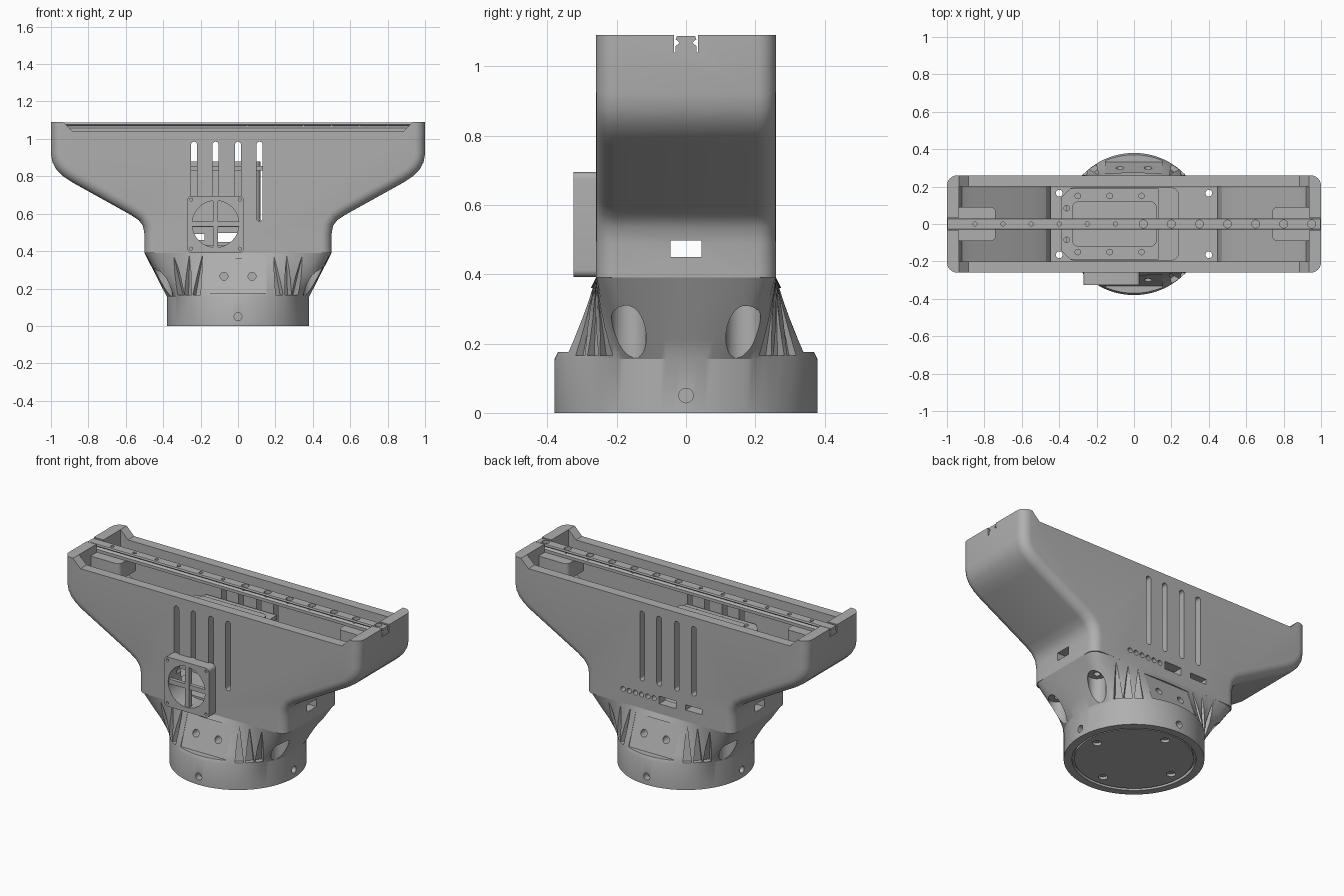
import bpy, bmesh, math
from mathutils import Vector

if "Cube" in bpy.data.objects:
    bpy.data.objects.remove(bpy.data.objects["Cube"], do_unlink=True)

grey = bpy.data.materials.new("light_grey")
grey.use_nodes = True
GREY = (0.43, 0.43, 0.43, 1)
grey.diffuse_color = GREY
grey.node_tree.nodes["Principled BSDF"].inputs["Base Color"].default_value = GREY


def make(name, bm):
    bmesh.ops.recalc_face_normals(bm, faces=bm.faces)
    mesh = bpy.data.meshes.new(name)
    bm.to_mesh(mesh)
    bm.free()
    mesh.materials.append(grey)
    ob = bpy.data.objects.new(name, mesh)
    bpy.context.collection.objects.link(ob)
    return ob


def loft(name, rings):
    """Closed solid through rings of equal point count."""
    bm = bmesh.new()
    rows = [[bm.verts.new(p) for p in ring] for ring in rings]
    n = len(rows[0])
    bm.faces.new(rows[0])
    bm.faces.new(rows[-1])
    for a, b in zip(rows, rows[1:]):
        for i in range(n):
            j = (i + 1) % n
            bm.faces.new((a[i], a[j], b[j], b[i]))
    return make(name, bm)


def prism(name, pts, axis, lo, hi):
    """Extrude a 2D outline along an axis from lo to hi."""
    put = {"x": lambda u, v, w: (w, u, v), "y": lambda u, v, w: (u, w, v),
           "z": lambda u, v, w: (u, v, w)}[axis]
    return loft(name, [[put(u, v, w) for u, v in pts] for w in (lo, hi)])


def box(name, x0, x1, y0, y1, z0, z1):
    return prism(name, [(x0, y0), (x1, y0), (x1, y1), (x0, y1)], "z", z0, z1)


def circle(cu, cv, r, n=32):
    return [(cu + r * math.cos(2 * math.pi * i / n), cv + r * math.sin(2 * math.pi * i / n))
            for i in range(n)]


def rounded(u0, u1, v0, v1, r, n=6):
    pts = []
    for cu, cv, start in ((u1 - r, v1 - r, 0), (u0 + r, v1 - r, 90),
                          (u0 + r, v0 + r, 180), (u1 - r, v0 + r, 270)):
        for i in range(n + 1):
            a = math.radians(start + 90 * i / n)
            pts.append((cu + r * math.cos(a), cv + r * math.sin(a)))
    return pts


def cut(target, cutter, keep=False):
    mod = target.modifiers.new("cut", "BOOLEAN")
    mod.operation = "DIFFERENCE"
    mod.solver = "EXACT"
    mod.object = cutter
    bpy.context.view_layer.objects.active = target
    bpy.ops.object.modifier_apply(modifier=mod.name)
    if not keep:
        bpy.data.objects.remove(cutter, do_unlink=True)


def mirrored(half):
    return half + [(-x, z) for x, z in reversed(half)]


# Flared housing shell with rounded long edges
outer = mirrored([(.5, .39), (.5, .49), (.508, .535), (.53, .565), (.57, .592), (.89, .77),
                  (.935, .80), (.97, .835), (.992, .875), (1, .92), (1, 1.09)])
housing = prism("housing", outer, "y", -.26, .26)
bm = bmesh.new()
bm.from_mesh(housing.data)
edges = [e for e in bm.edges
         if abs(e.verts[0].co.y - e.verts[1].co.y) < .01
         and not all(v.co.z > 1.08 for v in e.verts) and not all(v.co.z < .4 for v in e.verts)]
bmesh.ops.bevel(bm, geom=edges, offset=.055, segments=6, profile=.5, affect="EDGES",
                clamp_overlap=False)
bm.to_mesh(housing.data)
bm.free()

# Inner cavity, lowered long rims and rail notches
inner = mirrored([(.445, .42), (.445, .51), (.47, .575), (.54, .635), (.86, .812),
                  (.92, .86), (.935, .92), (.935, 1.2)])
cut(housing, prism("cavity", inner, "y", -.2, .2))
cut(housing, prism("rim_drop", mirrored([(.885, 1.04), (.935, 1.09), (.935, 1.2)]), "y", -.4, .4))
cut(housing, box("rail_notch", -1.1, 1.1, -.034, .034, 1.04, 1.2))

# Vent slots on both walls, side cable ports, rear ports and rear dots
for x in (-.235, -.12, 0, .115):
    cut(housing, prism("slot", rounded(x - .016, x + .016, .56, .985, .0155), "y", -.4, .4))
cut(housing, box("side_port", -.7, .7, -.045, .045, .45, .497))
cut(housing, box("rear_port_wide", -.115, 0, .15, .4, .45, .497))
cut(housing, box("rear_port_slim", -.29, -.18, .15, .4, .46, .492))
for i in range(6):
    cut(housing, prism("rear_dot", circle(.035 + .042 * i, .475, .015, 16), "y", .15, .4))
cut(housing, prism("fan_opening", circle(-.12, .545, .125, 48), "y", -.4, -.15))

# Round base blending into the rectangular housing
N = 128


def rect_point(a):
    c, s = math.cos(a), math.sin(a)
    p = 12  # superellipse exponent gives small corner rounding
    r = (abs(c / .5) ** p + abs(s / .26) ** p) ** (-1 / p)
    return r


def ring(z, t):
    pts = []
    for i in range(N):
        a = 2 * math.pi * i / N
        r = .38 * (1 - t) + rect_point(a) * t
        pts.append((r * math.cos(a), r * math.sin(a), z))
    return pts


base = loft("base", [ring(0, 0), ring(.155, 0)] + [ring(.155 + .235 * t, t) for t in (.25, .5, .75, 1)])

# Tapered notches on the blended corners
for sx in (1, -1):
    for sy in (1, -1):
        for deg in (37, 45, 54):
            a = math.radians(deg)
            rad = Vector((sx * math.cos(a), sy * math.sin(a), 0))
            tan = Vector((-rad.y, rad.x, 0))
            top = rect_point(a)
            rings = []
            for low, high in ((.38 - .03, top - .002), (.6, .6)):
                rings.append([rad * low + tan * .024 + Vector((0, 0, .165)),
                              rad * low - tan * .024 + Vector((0, 0, .165)),
                              rad * high + Vector((0, 0, .375))])
            cut(base, loft("corner_notch", rings))

# Recessed connector panels front and back, with two holes each
for s in (-1, 1):
    cut(base, prism("panel_recess", [(s * .332, .175), (s * .266, .36), (s * .5, .36), (s * .5, .175)],
                    "x", -.153, .153))
    for x in (-.075, .075):
        cut(base, prism("panel_hole", circle(x, .265, .021, 20), "y", *sorted((s * .2, s * .5))))

# Mounting screws: counterbores through the slope, small holes through the floor
for x in (-.4, .4):
    for y in (-.165, .165):
        cut(base, prism("counterbore", circle(x, y, .05), "z", .1, .31))
        hole = prism("screw_hole", circle(x, y, .018, 20), "z", .2, .5)
        cut(base, hole, keep=True)
        cut(housing, hole)

# Side set screws, underside groove and underside holes
for s in (-1, 1):
    lo, hi = sorted((s * .34, s * .5))
    cut(base, prism("set_screw_x", circle(0, .05, .021, 20), "x", lo, hi))
    cut(base, prism("set_screw_y", circle(0, .05, .021, 20), "y", lo, hi))
cut(base, prism("underside_recess", circle(0, 0, .335, 64), "z", -.1, .02))
base_plate = prism("base_plate", circle(0, 0, .322, 64), "z", .004, .03)
for x, y in ((.26, 0), (-.26, 0), (0, .26), (0, -.26)):
    cut(base_plate, prism("plate_hole", circle(x, y, .025, 20), "z", -.1, .025))

# Fan guard with cross spokes
guard = prism("fan_guard", rounded(-.27, .03, .392, .695, .02), "y", -.325, -.25)
cut(guard, prism("guard_opening", circle(-.12, .545, .125, 48), "y", -.4, -.2))
for x in (-.25, .01):
    for z in (.413, .675):
        cut(guard, prism("guard_screw", circle(x, z, .008, 12), "y", -.4, -.31))
box("guard_spoke_upright", -.134, -.106, -.32, -.295, .41, .68)
box("guard_spoke_level", -.255, .015, -.319, -.296, .531, .559)

# Guide rail with side grooves and screw holes
rail_side = [(.03, 1.04), (.03, 1.058), (.018, 1.068), (.03, 1.078), (.026, 1.087)]
rail = prism("guide_rail", mirrored(rail_side), "x", -.998, .998)
for i in range(-6, 7):
    x = .05 + .15 * i
    cut(rail, prism("rail_hole", circle(x, 0, .021 if i >= 0 else .011, 20), "z", 1.062, 1.2))

# Rail support blocks at both ends
for s, side in ((1, "left"), (-1, "right")):
    x0, x1 = sorted((s * .74, s * .95))
    prism("rail_support_" + side, rounded(x0, x1, -.09, .09, .025), "z", .94, 1.039)

# Inner unit: flange with screw holes, body and lid
c = .05
flange = prism("inner_flange", [(-.39 + c, -.19), (.13, -.19), (.13, .19), (-.39 + c, .19),
                                (-.39, .19 - c), (-.39, -.19 + c)], "z", .83, .855)
for x, y in ((-.36, .085), (-.3, .15), (-.13, .15), (.04, .15)):
    for s in (-1, 1):
        cut(flange, prism("flange_hole", circle(x, s * y, .015, 16), "z", .8, .9))
prism("inner_body", rounded(-.33, .12, -.12, .12, .03), "z", .53, .88)
prism("floor_plate", rounded(-.36, .24, -.195, .195, .04), "z", .415, .432)
prism("floor_pad", rounded(.147, .225, -.075, .075, .037), "z", .42, .44)

# Smooth curved surfaces, keep hard edges
for ob in bpy.context.scene.objects:
    if ob.type == "MESH":
        bpy.ops.object.select_all(action="DESELECT")
        ob.select_set(True)
        bpy.context.view_layer.objects.active = ob
        bpy.ops.object.shade_smooth_by_angle(angle=math.radians(28))
